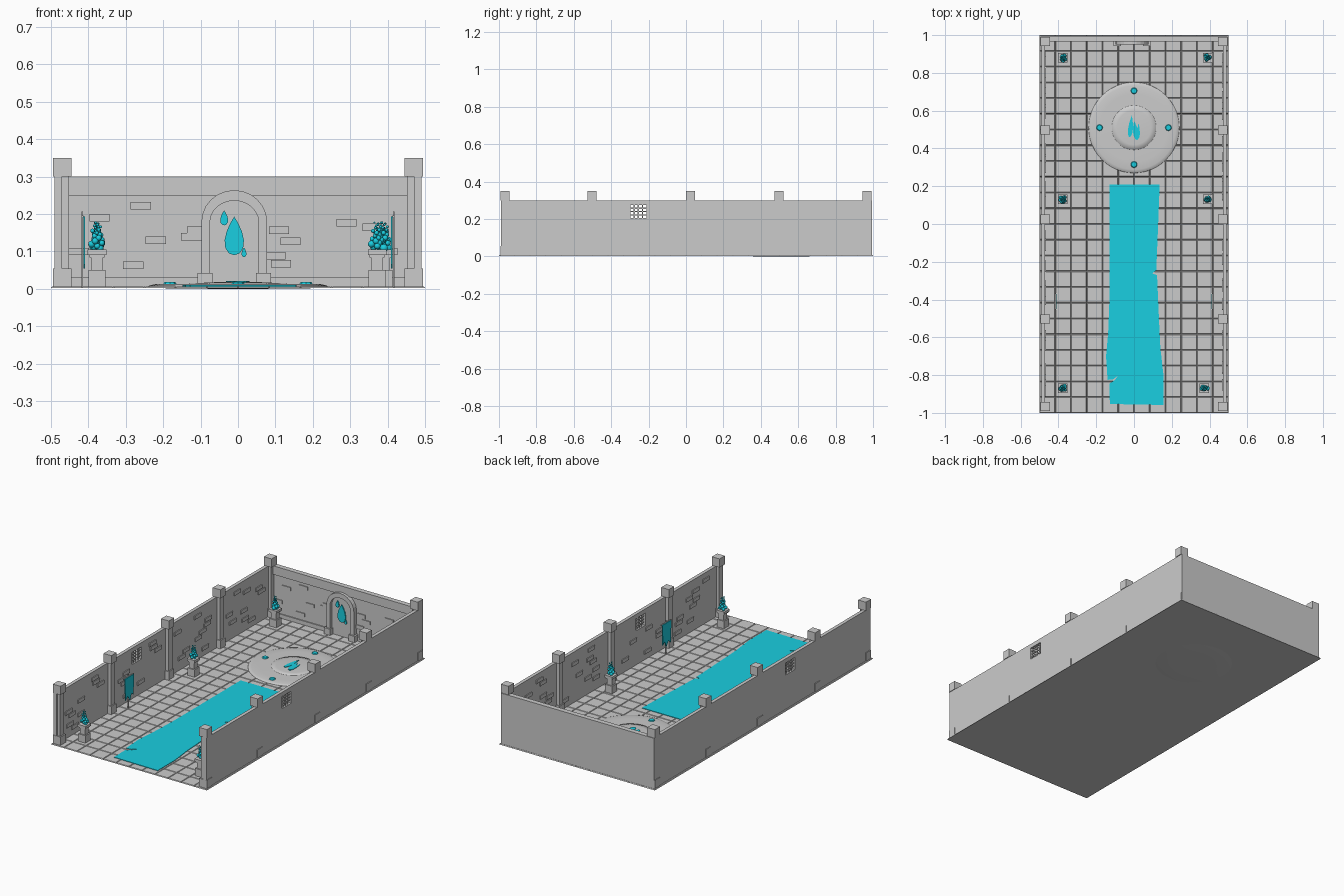
import bpy, bmesh, math, random
from mathutils import Vector, Matrix

if "Cube" in bpy.data.objects:
    bpy.data.objects.remove(bpy.data.objects["Cube"])

random.seed(4)
cyan = bpy.data.materials.new("cyan")
cyan.diffuse_color = (0.01, 0.62, 0.75, 1)
cyan.use_nodes = True
cyan.node_tree.nodes["Principled BSDF"].inputs["Base Color"].default_value = cyan.diffuse_color


def finish(name, bm, mat=None, smooth=False):
    bmesh.ops.recalc_face_normals(bm, faces=bm.faces)
    me = bpy.data.meshes.new(name)
    for f in bm.faces:
        f.smooth = smooth
    bm.to_mesh(me)
    bm.free()
    ob = bpy.data.objects.new(name, me)
    bpy.context.collection.objects.link(ob)
    if mat:
        me.materials.append(mat)
    return ob


def add_box(bm, x0, x1, y0, y1, z0, z1, inset=0.0):
    r = bmesh.ops.create_cube(bm, size=1)
    c = Vector(((x0 + x1) / 2, (y0 + y1) / 2, (z0 + z1) / 2))
    for v in r["verts"]:
        k = inset if v.co.z > 0 else 0
        v.co = c + Vector((v.co.x * (x1 - x0 - 2 * k), v.co.y * (y1 - y0 - 2 * k), v.co.z * (z1 - z0)))


def boxes(name, items, mat=None):
    bm = bmesh.new()
    for it in items:
        add_box(bm, *it)
    return finish(name, bm, mat)


def side(s, a, b):
    return (min(s * a, s * b), max(s * a, s * b))


def add_prism(bm, pts, depth):
    f = bm.faces.new([bm.verts.new(p) for p in pts])
    r = bmesh.ops.extrude_face_region(bm, geom=[f])
    bmesh.ops.translate(bm, vec=depth, verts=[g for g in r["geom"] if isinstance(g, bmesh.types.BMVert)])


def teardrop(w, z0, z1, n=14):
    # pointed top, round lower body
    out = []
    for i in range(n):
        t = 2 * math.pi * i / n
        out.append((w / 2 * math.sin(t) * math.sin(t / 2) * 1.3, z1 - (z1 - z0) * (1 - math.cos(t)) / 2))
    return out


def lathe(name, profile, centre, seg=48, smooth=True):
    bm = bmesh.new()
    vs = [bm.verts.new((r, 0, z)) for r, z in profile]
    es = [bm.edges.new(p) for p in zip(vs, vs[1:])]
    bmesh.ops.spin(bm, geom=vs + es, cent=(0, 0, 0), axis=(0, 0, 1), angle=2 * math.pi, steps=seg)
    bmesh.ops.remove_doubles(bm, verts=bm.verts, dist=1e-5)
    bmesh.ops.translate(bm, vec=centre, verts=bm.verts)
    return finish(name, bm, smooth=smooth)


# Floor: paving tiles with narrow bevelled joints
T = 1 / 12
boxes("floor_tiles", [(-.5 + i * T, -.5 + (i + 1) * T, -1 + j * T, -1 + (j + 1) * T, .002, .007, .003)
                      for i in range(12) for j in range(24)])

# Side walls with barred windows, pillars, bricks
PY = (-.967, -.502, .025, .498, .967)
for s, tag in ((-1, "left"), (1, "right")):
    wall = boxes(tag + "_wall", [(*side(s, .47, .49), -.99, .985, .003, .3)])
    cut = boxes(tag + "_window_cutter", [(*side(s, .4, .55), -.298, -.212, .205, .275)])
    cut.hide_render = True
    cut.hide_set(True)
    m = wall.modifiers.new("window", "BOOLEAN")
    m.object = cut
    m.solver = "EXACT"
    bars = [(*side(s, .477, .483), y - .003, y + .003, .205, .275) for y in (-.2765, -.255, -.2335)]
    bars += [(*side(s, .477, .483), -.298, -.212, z - .003, z + .003) for z in (.2225, .24, .2575)]
    boxes(tag + "_window_bars", bars)

    pillars = []
    for y in PY:
        pillars += [(*side(s, .452, .488), y - .018, y + .018, .005, .31),
                    (*side(s, .445, .494), y - .024, y + .024, .003, .055),
                    (*side(s, .445, .494), y - .024, y + .024, .3, .35)]
    boxes(tag + "_pillars", pillars)

    bricks = []
    for a, b in zip(PY, PY[1:]):
        for k in range(9):
            y, z = random.uniform(a + .06, b - .06), .04 + .026 * k
            if abs(y + .255) < .08 and z > .17:
                continue
            bricks.append((*side(s, .465, .472), y - .03, y + .03, z, z + .021))
    boxes(tag + "_wall_bricks", bricks)

    # Banner hanging on a thin pole
    boxes(tag + "_banner_pole", [(*side(s, .415, .419), -.412, -.408, .005, .207),
                                 (*side(s, .413, .419), -.455, -.365, .19, .196)])
    bm = bmesh.new()
    pts = [(-.45, .193), (-.37, .193), (-.372, .075), (-.39, .09), (-.405, .055), (-.425, .085), (-.447, .065)]
    add_prism(bm, [(s * .413, y, z) for y, z in pts], (-s * .004, 0, 0))
    finish(tag + "_banner", bm, cyan)

# Back wall with cornice and skirting
boxes("back_wall", [(-.49, .49, .975, .995, .003, .3)])
boxes("back_wall_trim", [(-.47, .47, .966, .976, .25, .3), (-.47, .47, .969, .976, .005, .03)])
spots = [(-.37, .19), (-.26, .222), (-.11, .157), (-.125, .14), (-.28, .063), (-.425, .1), (.115, .067),
         (.11, .157), (.1, .088), (.29, .177), (.36, .165), (.4, .1), (-.22, .13), (.14, .128)]
boxes("back_wall_bricks", [(x - .027, x + .027, .97, .976, z - .01, z + .01) for x, z in spots])

# Arched doorway
CX, SP = -.01, .178
arc = [math.pi * i / 12 for i in range(13)]
outer = [(CX + .088 * math.cos(a), SP + .086 * math.sin(a)) for a in arc]
inner = [(CX + .065 * math.cos(a), SP + .058 * math.sin(a)) for a in arc]
frame = [(CX + .088, .007)] + outer + [(CX - .088, .007), (CX - .065, .007)] + inner[::-1] + [(CX + .065, .007)]
bm = bmesh.new()
add_prism(bm, [(x, .95, z) for x, z in frame], (0, .027, 0))
finish("arch_frame", bm)
bm = bmesh.new()
add_prism(bm, [(x, .968, z) for x, z in [(CX + .065, .007)] + inner + [(CX - .065, .007)]], (0, .008, 0))
finish("arch_panel", bm)
boxes("arch_feet", [(CX + s * .078 - .02, CX + s * .078 + .02, .942, .976, .005, .043) for s in (-1, 1)])

# Droplet emblem in the arch
bm = bmesh.new()
for x, w, z0, z1 in ((-.01, .052, .09, .193), (-.037, .021, .17, .21), (.016, .013, .085, .111)):
    add_prism(bm, [(x + px, .962, pz) for px, pz in teardrop(w, z0, z1)], (0, .007, 0))
finish("arch_droplets", bm, cyan)

# Round dais: wide shallow disc and a central dome
D = (0, .51, 0)
lathe("dais", [(0, 0), (.12, .0006), (.21, .002), (.242, .005), (.238, .009), (.222, .0125),
               (.18, .0135), (0, .0145)], D)
lathe("dais_dome", [(.119, .010), (.117, .0145), (.09, .0165), (.05, .0185), (0, .0195)], D)
bm = bmesh.new()
for k in range(4):
    a = k * math.pi / 2
    bmesh.ops.create_cone(bm, cap_ends=True, segments=8, radius1=.018, radius2=.014, depth=.006,
                          matrix=Matrix.Translation((.182 * math.cos(a), .51 + .195 * math.sin(a), .0155)))
finish("dais_studs", bm, cyan)
bm = bmesh.new()
for x, w, y0, y1, lean in ((-.018, .026, .46, .575, .1), (.006, .03, .445, .545, -.15), (.024, .014, .455, .535, .0)):
    add_prism(bm, [(x + px + lean * (py - .51), py, .0175) for px, py in teardrop(w, y0, y1)], (0, 0, .004))
finish("dais_droplets", bm, cyan)

# Torn carpet runner
bm = bmesh.new()
pts = [(-.13, .21), (-.13, -.4), (-.137, -.58), (-.148, -.7), (-.14, -.825), (-.11, -.822), (-.085, -.803),
       (-.1, -.825), (-.13, -.845), (-.128, -.953), (.155, -.958), (.156, -.8), (.14, -.66), (.132, -.5),
       (.122, -.27), (.095, -.262), (.118, -.245), (.128, 0), (.136, .21)]
add_prism(bm, [(x, y, .006) for x, y in pts], (0, 0, .004))
finish("carpet", bm, cyan)

# Pedestals with bubbling flames
for n, (x, y) in enumerate([(-.377, .88), (.39, .88), (-.377, .13), (.39, .13), (-.377, -.87), (.372, -.87)]):
    boxes("pedestal_%d" % n, [(x - .023, x + .023, y - .023, y + .023, .005, .05),
                              (x - .016, x + .016, y - .016, y + .016, .05, .086),
                              (x - .02, x + .02, y - .02, y + .02, .084, .092),
                              (x - .025, x + .025, y - .025, y + .025, .091, .105)])
    bm = bmesh.new()
    for k in range(26):
        t = k / 25
        a, r = k * 2.4, random.uniform(.3, 1) * .018 * (1 - .5 * t)
        p = (x + r * math.cos(a), y + r * math.sin(a), .109 + .068 * t)
        bmesh.ops.create_icosphere(bm, subdivisions=2, radius=.0105 * (1 - .7 * t) * random.uniform(.8, 1.1),
                                   matrix=Matrix.Translation(p))
    finish("flame_%d" % n, bm, cyan, smooth=True)
